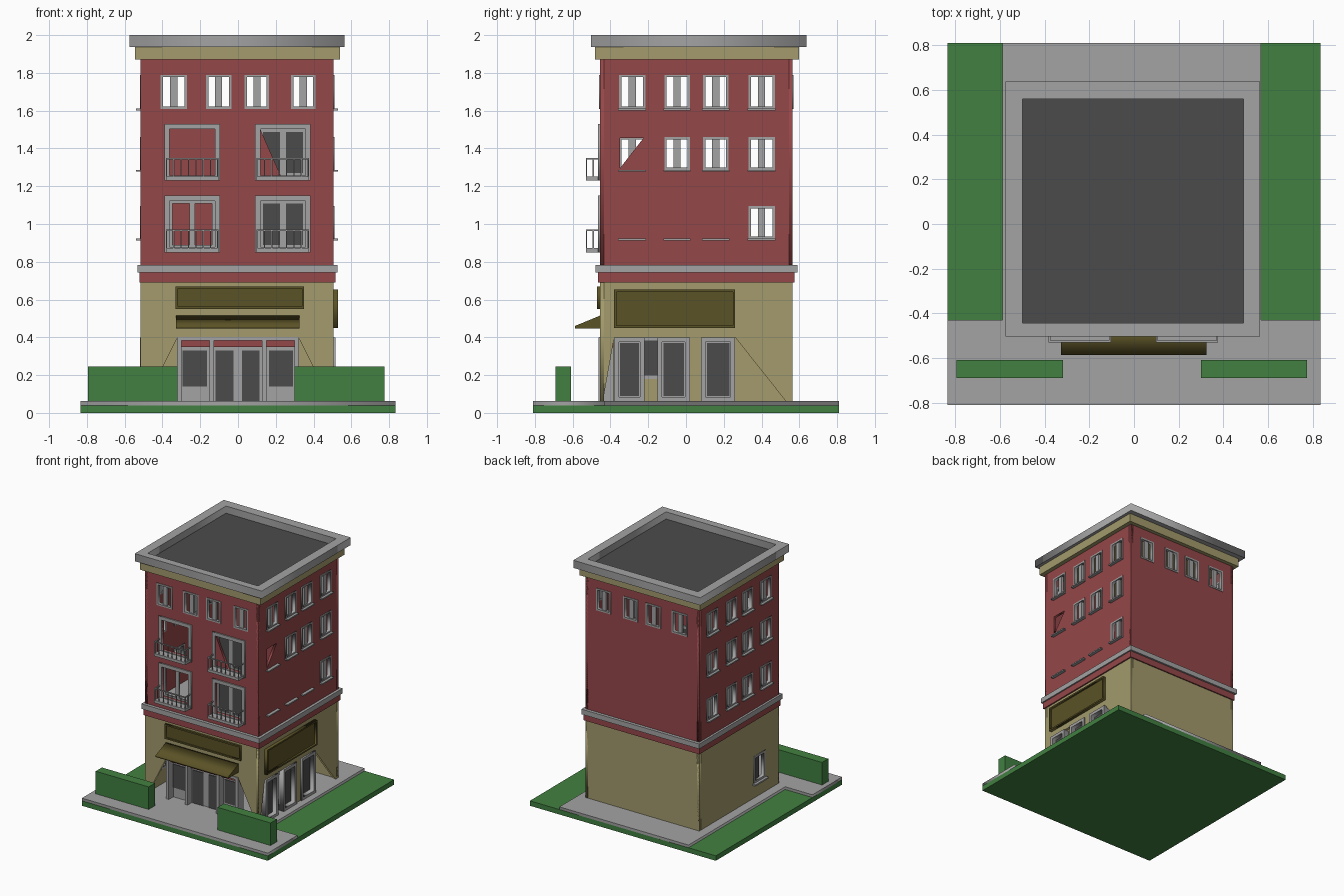
import bpy
from mathutils import Matrix, Vector

cube = bpy.data.objects.get("Cube")
if cube:
    bpy.data.objects.remove(cube, do_unlink=True)


def material(name, hexcode):
    rgb = [int(hexcode[i:i + 2], 16) / 255 for i in (0, 2, 4)]
    lin = [((c + 0.055) / 1.055) ** 2.4 for c in rgb] + [1]
    m = bpy.data.materials.new(name)
    m.use_nodes = True
    m.diffuse_color = lin
    m.node_tree.nodes["Principled BSDF"].inputs["Base Color"].default_value = lin
    return m


RED = material("brick red", "954749")
TAN = material("tan stone", "a39b6c")
GREY = material("light grey", "a3a3a3")
DARK = material("dark glass", "4b4b4b")
GREEN = material("grass green", "418040")
OLIVE = material("dark olive", "5a5226")


def side(u, origin):
    """Wall plane: local x runs along the wall, y is up, z points outward."""
    u, up = Vector(u), Vector((0, 0, 1))
    m = Matrix((u, up, u.cross(up))).transposed().to_4x4()
    m.translation = origin
    return m


LEVEL = Matrix.Identity(4)
FRONT = side((1, 0, 0), (0, -0.455, 0))
RIGHT = side((0, 1, 0), (0.505, 0, 0))
BACK = side((-1, 0, 0), (0, 0.565, 0))
LEFT = side((0, -1, 0), (-0.515, 0, 0))


def rect(u0, u1, z0, z1):
    return [(u0, z0), (u1, z0), (u1, z1), (u0, z1)]


def slab(name, mat, plane, outline, d0, d1, holes=()):
    """Flat outline with holes, extruded from depth d0 to d1."""
    curve = bpy.data.curves.new(name, 'CURVE')
    curve.dimensions = '2D'
    curve.fill_mode = 'BOTH'
    curve.extrude = (d1 - d0) / 2
    for loop in [outline, *holes]:
        s = curve.splines.new('POLY')
        s.points.add(len(loop) - 1)
        for p, (u, v) in zip(s.points, loop):
            p.co = (u, v, 0, 1)
        s.use_cyclic_u = True
    temp = bpy.data.objects.new(name + " outline", curve)
    bpy.context.collection.objects.link(temp)
    graph = bpy.context.evaluated_depsgraph_get()
    mesh = bpy.data.meshes.new_from_object(temp.evaluated_get(graph))
    bpy.data.objects.remove(temp, do_unlink=True)
    mesh.transform(plane @ Matrix.Translation((0, 0, (d0 + d1) / 2)))
    mesh.materials.clear()
    mesh.materials.append(mat)
    ob = bpy.data.objects.new(name, mesh)
    bpy.context.collection.objects.link(ob)
    return ob


def box(name, mat, plane, u0, u1, v0, v1, d0, d1):
    verts = [plane @ Vector((u, v, d)) for d in (d0, d1) for u, v in rect(u0, u1, v0, v1)]
    faces = [(3, 2, 1, 0), (4, 5, 6, 7)]
    faces += [(i, (i + 1) % 4, (i + 1) % 4 + 4, i + 4) for i in range(4)]
    mesh = bpy.data.meshes.new(name)
    mesh.from_pydata(verts, [], faces)
    mesh.materials.append(mat)
    ob = bpy.data.objects.new(name, mesh)
    bpy.context.collection.objects.link(ob)


def frame(name, mat, plane, u0, u1, z0, z1, t, d0, d1):
    slab(name, mat, plane, rect(u0, u1, z0, z1), d0, d1,
         [rect(u0 + t, u1 - t, z0 + t, z1 - t)])


# Ground, pavement and hedges
box("lawn", GREEN, LEVEL, -0.835, 0.835, -0.81, 0.81, 0, 0.04)
slab("pavement", GREY, LEVEL,
     [(-0.835, -0.81), (0.835, -0.81), (0.835, -0.43), (0.57, -0.43),
      (0.57, 0.81), (-0.59, 0.81), (-0.59, -0.43), (-0.835, -0.43)], 0.04, 0.062)
for x in (-0.795, 0.3):
    box("hedge", GREEN, LEVEL, x, x + 0.476, -0.69, -0.61, 0.06, 0.245)

# Ground floor walls, with flared shop openings on two sides
T = 0.02
slab("ground_wall_front", TAN, FRONT,
     [(-0.515, 0.06), (-0.49, 0.06), (-0.32, 0.4), (0.32, 0.4), (0.49, 0.06),
      (0.505, 0.06), (0.505, 0.7), (-0.515, 0.7)], -T, 0)
slab("ground_wall_right", TAN, RIGHT,
     [(-0.455, 0.06), (-0.44, 0.06), (-0.38, 0.4), (0.26, 0.4), (0.53, 0.06),
      (0.565, 0.06), (0.565, 0.7), (-0.455, 0.7)], -T, 0)
slab("ground_wall_back", TAN, BACK, rect(-0.505, 0.515, 0.06, 0.7), -T, 0)
slab("ground_wall_left", TAN, LEFT, rect(-0.565, 0.455, 0.06, 0.7), -T, 0,
     [rect(0.13, 0.28, 0.18, 0.4)])
frame("ground_window_frame", GREY, LEFT, 0.13, 0.28, 0.18, 0.4, 0.018, -0.025, 0.004)
box("ground_window_glass", DARK, LEFT, 0.14, 0.22, 0.19, 0.39, -0.02, -0.015)
box("ground_window_sill", GREY, LEFT, 0.12, 0.29, 0.17, 0.182, 0, 0.025)

# Bands and cornice
box("red_band", RED, LEVEL, -0.522, 0.516, -0.467, 0.575, 0.69, 0.742)
box("grey_band", GREY, LEVEL, -0.532, 0.527, -0.48, 0.59, 0.742, 0.783)
box("cornice", TAN, LEVEL, -0.545, 0.54, -0.482, 0.597, 1.87, 1.938)
slab("parapet", GREY, LEVEL, rect(-0.575, 0.565, -0.503, 0.638), 1.938, 2,
     [rect(-0.5, 0.49, -0.443, 0.56)])
box("roof", DARK, LEVEL, -0.5, 0.49, -0.443, 0.56, 1.936, 1.942)

# Small window positions along the walls
FRONT_U = [(-0.41, -0.27), (-0.17, -0.035), (0.035, 0.165), (0.28, 0.41)]
RIGHT_U = [(-0.355, -0.215), (-0.115, 0.02), (0.09, 0.225), (0.33, 0.47)]
BACK_U = [(-b, -a) for a, b in FRONT_U]
LEFT_U = [(-b, -a) for a, b in RIGHT_U]
ROWS = [(1.61, 1.79), (1.285, 1.46), (0.92, 1.095)]


def small_window(plane, u, z):
    (u0, u1), (z0, z1) = u, z
    mid = (u0 + u1) / 2
    frame("window_frame", GREY, plane, u0, u1, z0, z1, 0.013, -0.024, 0.005)
    box("window_mullion", GREY, plane, mid - 0.019, mid + 0.019, z0, z1, -0.022, -0.004)


def sill(plane, u, z0):
    box("window_sill", GREY, plane, u[0] - 0.004, u[1] + 0.004, z0 - 0.008, z0 + 0.002, 0, 0.025)


# Upper walls
big = [(u, z) for u in (-0.39, 0.09) for z in (0.85, 1.23)]
big_holes = [rect(u + 0.028, u + 0.267, z + 0.028, z + 0.272) for u, z in big]
big_holes[3].pop(0)
big_holes[3].append((0.225, 1.258))
big_holes[3].sort(key=lambda p: (p[1] > 1.3, p[0] if p[1] < 1.3 else -p[0]))
slab("upper_wall_front", RED, FRONT, rect(-0.515, 0.505, 0.78, 1.88), -T, 0,
     [rect(*u, *ROWS[0]) for u in FRONT_U] + big_holes)
slab("upper_wall_back", RED, BACK, rect(-0.505, 0.515, 0.78, 1.88), -T, 0,
     [rect(*u, *ROWS[0]) for u in BACK_U])
slab("upper_wall_left", RED, LEFT, rect(-0.565, 0.455, 0.78, 1.88), -T, 0,
     [rect(*u, *z) for u in LEFT_U for z in ROWS])
right_open = [(u, ROWS[0]) for u in RIGHT_U] + [(u, ROWS[1]) for u in RIGHT_U[1:]]
right_open.append((RIGHT_U[3], ROWS[2]))
half_open = [(-0.35, 1.455), (-0.35, 1.295), (-0.225, 1.455)]
slab("upper_wall_right", RED, RIGHT, rect(-0.455, 0.565, 0.78, 1.88), -T, 0,
     [rect(*u, *z) for u, z in right_open] + [half_open])

# Small windows and side sills
for u, v in zip(FRONT_U, BACK_U):
    small_window(FRONT, u, ROWS[0])
    small_window(BACK, v, ROWS[0])
for u, z in right_open:
    small_window(RIGHT, u, z)
for z in ROWS:
    for u, v in zip(RIGHT_U, LEFT_U):
        small_window(LEFT, v, z)
        sill(LEFT, v, z[0])
        sill(RIGHT, u, z[0])

# Balcony windows with railings
for u, z in big:
    u1, top = u + 0.295, z + 0.3
    frame("balcony_window_frame", GREY, FRONT, u, u1, z, top, 0.028, -0.01, 0.01)
    if (u, z) != big[1]:
        slab("balcony_window_sash", GREY, FRONT, rect(u + 0.02, u1 - 0.02, z + 0.02, top - 0.02),
             -0.034, -0.022, [rect(u + 0.042, u + 0.132, z + 0.04, top - 0.042),
                              rect(u + 0.163, u1 - 0.042, z + 0.04, top - 0.042)])
    if u > 0:
        box("balcony_glass", DARK, FRONT, u + 0.03, u1 - 0.03, z + 0.03, top - 0.03, -0.031, -0.026)
    a, b, rail = u + 0.008, u1 - 0.008, z + 0.12
    box("balcony_floor", GREY, FRONT, a, b, z, z + 0.022, 0, 0.075)
    box("balcony_rail", GREY, FRONT, a, b, rail - 0.008, rail, 0.067, 0.075)
    for e in (a, b - 0.008):
        box("balcony_side_rail", GREY, FRONT, e, e + 0.008, rail - 0.008, rail, 0, 0.075)
        box("balcony_side_post", GREY, FRONT, e, e + 0.006, z + 0.02, rail, 0.033, 0.039)
    for i in range(8):
        p = a + i * (b - a - 0.006) / 7
        box("baluster", GREY, FRONT, p, p + 0.006, z + 0.02, rail, 0.068, 0.074)

# Front shop: panel, glass, columns and lintel
box("shop_panel", GREY, FRONT, -0.32, 0.32, 0.06, 0.35, -0.07, -0.05)
for u0, u1, z0 in [(-0.295, -0.165, 0.14), (-0.12, -0.025, 0.06),
                   (0.02, 0.115, 0.06), (0.165, 0.29, 0.14)]:
    box("shop_glass", DARK, FRONT, u0, u1, z0, 0.33, -0.05, -0.045)
for u in (-0.31, -0.14, 0.14, 0.31):
    box("shop_column", GREY, FRONT, u - 0.012, u + 0.012, 0.06, 0.4, -0.05, 0.008)
box("shop_lintel", RED, FRONT, -0.3, 0.3, 0.35, 0.382, -0.07, -0.03)
box("shop_header", GREY, FRONT, -0.322, 0.322, 0.382, 0.403, -0.07, 0.006)

# Side shop bays
for u0, u1 in [(-0.38, -0.22), (-0.15, 0.02), (0.08, 0.26)]:
    frame("bay_frame", GREY, RIGHT, u0, u1, 0.06, 0.4, 0.024, -0.04, 0.012)
    box("bay_panel", GREY, RIGHT, u0, u1, 0.062, 0.398, -0.035, -0.025)
    box("bay_glass", DARK, RIGHT, u0 + 0.03, u1 - 0.03, 0.09, 0.37, -0.025, -0.02)
box("bay_pier", TAN, RIGHT, 0.02, 0.08, 0.06, 0.4, -0.03, 0)

# Signs and awning
for plane, u0, u1, z0, z1, d in [(FRONT, -0.33, 0.35, 0.55, 0.67, 0.016),
                                 (RIGHT, -0.38, 0.26, 0.45, 0.652, 0.025)]:
    frame("sign_rim", OLIVE, plane, u0, u1, z0, z1, 0.012, 0, d)
    box("sign_board", OLIVE, plane, u0 + 0.01, u1 - 0.01, z0 + 0.01, z1 - 0.01, 0, d * 0.4)
slab("awning", OLIVE, RIGHT, [(-0.455, 0.447), (-0.455, 0.515), (-0.588, 0.46), (-0.588, 0.447)],
     -0.833, -0.18)
